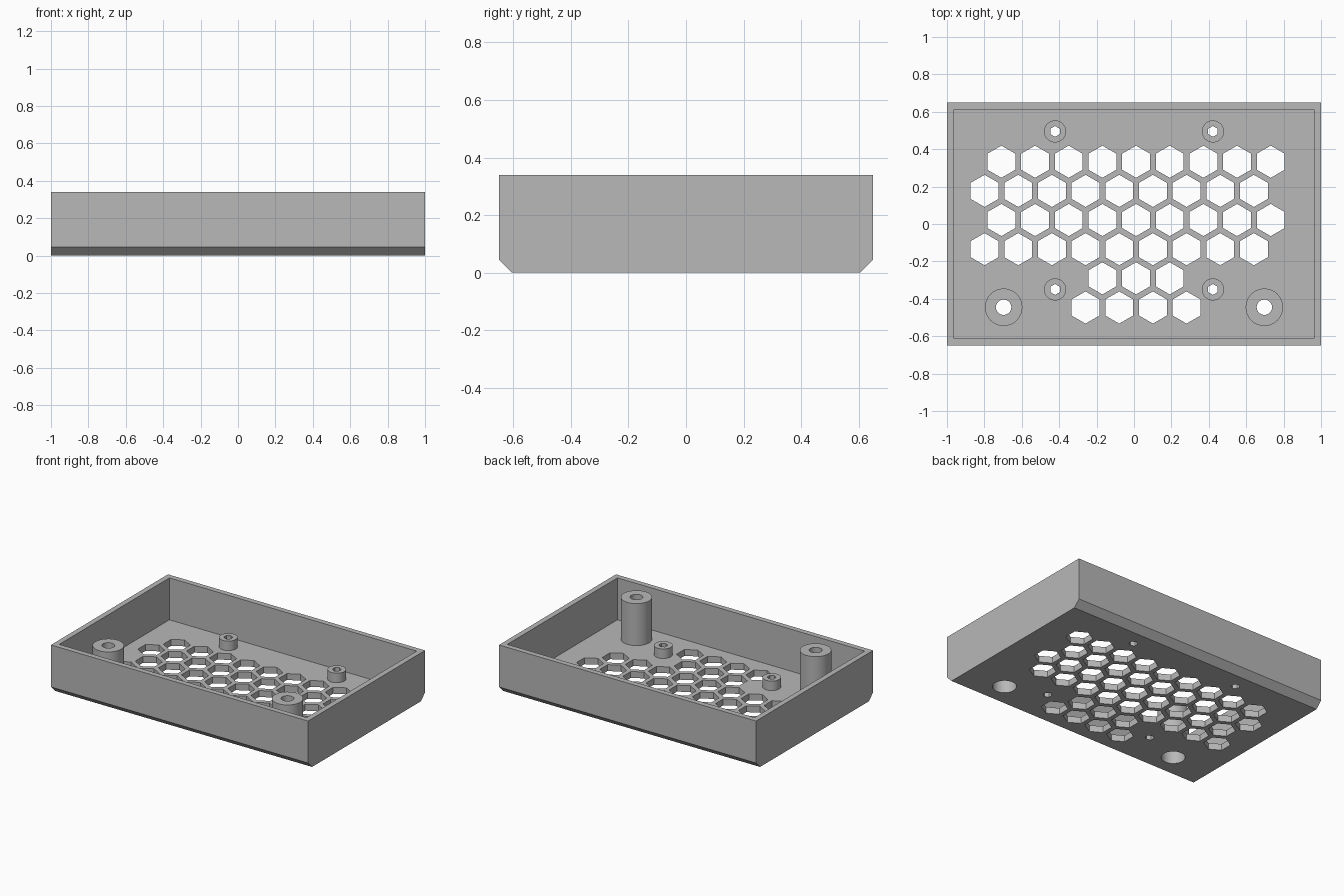
import bpy, bmesh, math

cube = bpy.data.objects.get("Cube")
if cube:
    bpy.data.objects.remove(cube, do_unlink=True)

HALF_X, HALF_Y, HEIGHT = 1.0, 0.65, 0.34
WALL, FLOOR, CHAMFER = 0.038, 0.045, 0.045

grey = bpy.data.materials.new("plain grey")
grey.use_nodes = True
grey.diffuse_color = (0.48, 0.48, 0.48, 1)
grey.node_tree.nodes["Principled BSDF"].inputs["Base Color"].default_value = grey.diffuse_color


def extrude(bm, points, offset):
    """Add a closed solid: a flat outline pushed along an offset."""
    face = bm.faces.new([bm.verts.new(p) for p in points])
    ext = bmesh.ops.extrude_face_region(bm, geom=[face], use_keep_orig=True)
    moved = [v for v in ext["geom"] if isinstance(v, bmesh.types.BMVert)]
    bmesh.ops.translate(bm, verts=moved, vec=offset)


def prism(bm, x, y, radius, z0, z1, sides):
    """Upright prism with a corner pointing to +y."""
    step = math.tau / sides
    ring = [(x + radius * math.sin(i * step), y + radius * math.cos(i * step), z0)
            for i in range(sides)]
    extrude(bm, ring, (0, 0, z1 - z0))


def finish(bm, name):
    bmesh.ops.recalc_face_normals(bm, faces=bm.faces)
    mesh = bpy.data.meshes.new(name)
    bm.to_mesh(mesh)
    bm.free()
    mesh.materials.append(grey)
    obj = bpy.data.objects.new(name, mesh)
    bpy.context.collection.objects.link(obj)
    return obj


def cut(obj, bm):
    """Subtract the solids in bm from obj and remove the cutter."""
    cutter = finish(bm, "cutter")
    cutter.hide_render = True
    mod = obj.modifiers.new("cut", 'BOOLEAN')
    mod.operation, mod.solver, mod.object = 'DIFFERENCE', 'EXACT', cutter
    bpy.ops.object.select_all(action='DESELECT')
    obj.select_set(True)
    bpy.context.view_layer.objects.active = obj
    bpy.ops.object.modifier_apply(modifier=mod.name)
    bpy.data.objects.remove(cutter, do_unlink=True)
    bpy.ops.object.shade_smooth_by_angle(angle=math.radians(30))


# Tray body: profile with chamfered front and back lower edges
bm = bmesh.new()
side = [(HALF_Y - CHAMFER, 0), (HALF_Y, CHAMFER), (HALF_Y, HEIGHT)]
profile = side + [(-y, z) for y, z in reversed(side)]
extrude(bm, [(-HALF_X, y, z) for y, z in profile], (2 * HALF_X, 0, 0))
tray = finish(bm, "tray")

# Hollow inside
bm = bmesh.new()
ix, iy = HALF_X - WALL, HALF_Y - WALL
extrude(bm, [(-ix, -iy, FLOOR), (ix, -iy, FLOOR), (ix, iy, FLOOR), (-ix, iy, FLOOR)],
        (0, 0, HEIGHT))
cut(tray, bm)

# Honeycomb vents: (first column x, count) for each row, back to front
bm = bmesh.new()
PITCH = 0.18
rows = [(-0.709, 9), (-0.799, 9), (-0.709, 9), (-0.799, 9), (-0.169, 3), (-0.259, 4)]
for r, (x0, count) in enumerate(rows):
    for c in range(count):
        prism(bm, x0 + c * PITCH, 0.333 - r * PITCH * math.sqrt(0.75), 0.086, -0.1, 0.1, 6)


def small_hole(bm, x, y):
    prism(bm, x, y, 0.029, -0.1, 0.5, 6)


def bore(bm, x, y):
    prism(bm, x, y, 0.076, -0.1, 0.2, 48)


# Post positions, mirrored left and right
small = [(s * 0.422, y) for s in (-1, 1) for y in (0.495, -0.35)]
large = [(s * 0.697, -0.445) for s in (-1, 1)]

# Screw openings through the floor
for x, y in small:
    small_hole(bm, x, y)
for x, y in large:
    bore(bm, x, y)
cut(tray, bm)

# Short board supports
for i, (x, y) in enumerate(small):
    bm = bmesh.new()
    prism(bm, x, y, 0.059, FLOOR, 0.112, 48)
    post = finish(bm, f"board_support_{i + 1}")
    bm = bmesh.new()
    small_hole(bm, x, y)
    cut(post, bm)

# Tall screw posts with a wide bore below and a narrow hole above
for i, (x, y) in enumerate(large):
    bm = bmesh.new()
    prism(bm, x, y, 0.1, FLOOR, HEIGHT, 48)
    post = finish(bm, f"screw_post_{i + 1}")
    bm = bmesh.new()
    bore(bm, x, y)
    cut(post, bm)
    bm = bmesh.new()
    prism(bm, x, y, 0.041, 0.1, 0.5, 48)
    cut(post, bm)
